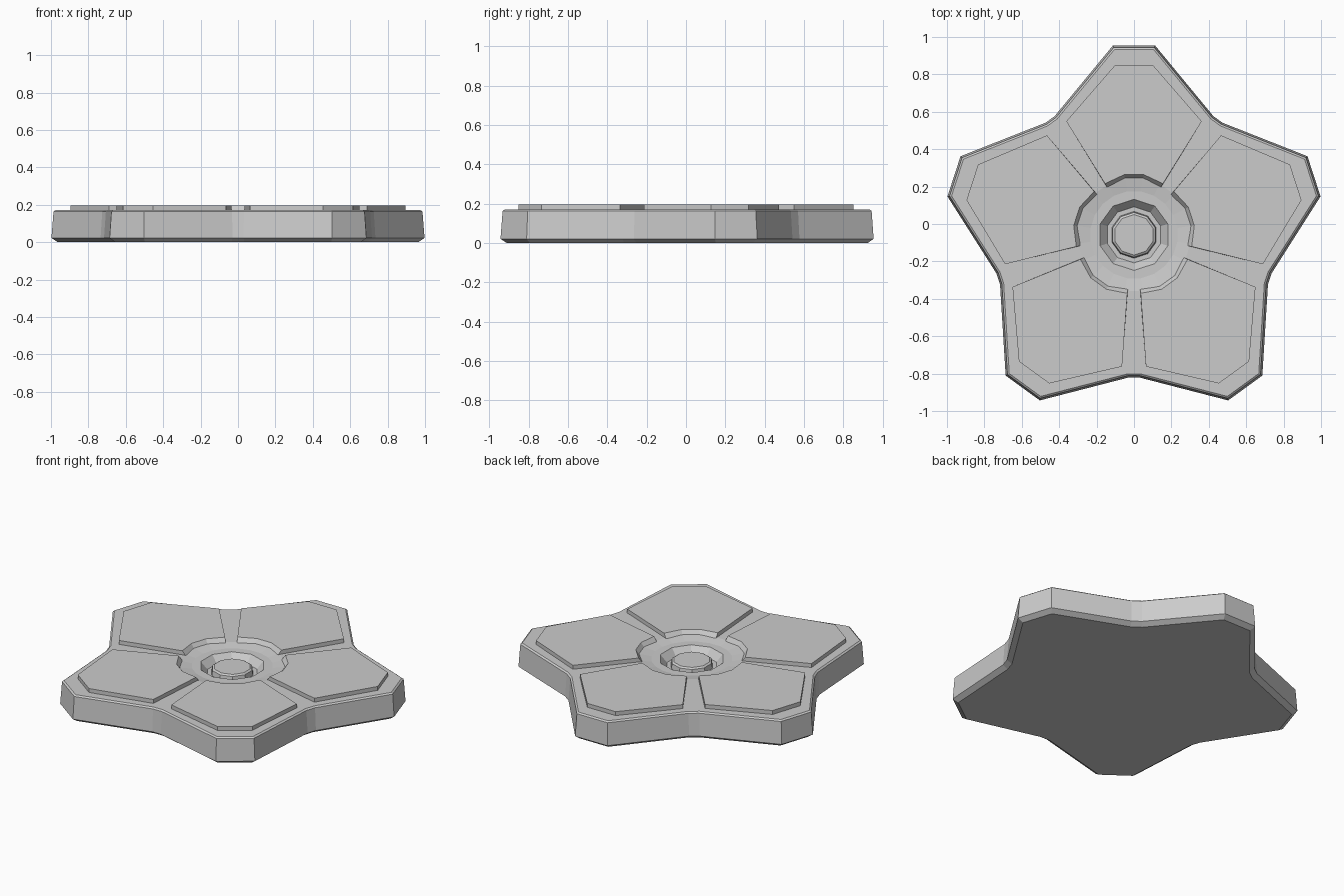
import bpy, bmesh, math
from mathutils import Vector

if "Cube" in bpy.data.objects:
    bpy.data.objects.remove(bpy.data.objects["Cube"])

CY = -0.058  # star centre lies slightly below the bounding box centre


def at_arm(t, r, arm_angle):
    """Point at sideways offset t and distance r along an arm direction."""
    c, s = math.cos(arm_angle), math.sin(arm_angle)
    return Vector((r * c - t * s, r * s + t * c))


def inset(points, d):
    """Offset a counter-clockwise outline inwards by d with mitred corners."""
    out = []
    n = len(points)
    for i, p in enumerate(points):
        a = (p - points[i - 1]).normalized()
        b = (points[(i + 1) % n] - p).normalized()
        na, nb = Vector((-a.y, a.x)), Vector((-b.y, b.x))
        out.append(p + (na + nb) * d / (1 + na.dot(nb)))
    return out


def loft(name, loops):
    """Skin matching (points, z) loops and cap both ends."""
    bm = bmesh.new()
    rings = [[bm.verts.new((p.x, p.y + CY, z)) for p in pts] for pts, z in loops]
    n = len(rings[0])
    for lo, hi in zip(rings, rings[1:]):
        for i in range(n):
            j = (i + 1) % n
            bm.faces.new((lo[i], lo[j], hi[j], hi[i]))
    bm.faces.new(rings[0][::-1])
    bm.faces.new(rings[-1])
    bmesh.ops.remove_doubles(bm, verts=bm.verts, dist=0.0005)
    bmesh.ops.recalc_face_normals(bm, faces=bm.faces)
    me = bpy.data.meshes.new(name)
    bm.to_mesh(me)
    bm.free()
    ob = bpy.data.objects.new(name, me)
    bpy.context.collection.objects.link(ob)
    return ob


arms = [math.radians(90 + 72 * k) for k in range(5)]

# Star outline: blunt tip pair and notch pair per arm (20 points)
star = []
for a in arms:
    star += [at_arm(-0.113, 1.012, a), at_arm(0.113, 1.012, a)]
    notch = a + math.radians(36)
    star += [at_arm(-0.03, 0.763, notch), at_arm(0.03, 0.763, notch)]


# Hub rings: 20 sides, or 10 sides by merging neighbouring points
def hub_ring(r, ten=False):
    pts = []
    for a in arms:
        for d in ((0, 0, 36, 36) if ten else (-9, 9, 27, 45)):
            pts.append(at_arm(0, r, a + math.radians(d)))
    return pts


# Base slab with bevelled rim, dished hub, socket and centre button
loft("star_base", [
    (inset(star, 0.03), 0.0),
    (star, 0.022),
    (inset(star, 0.010), 0.163),
    (inset(star, 0.020), 0.171),
    (hub_ring(0.305), 0.171),
    (hub_ring(0.235), 0.160),
    (hub_ring(0.19, True), 0.160),
    (hub_ring(0.15, True), 0.115),
    (hub_ring(0.125, True), 0.115),
    (hub_ring(0.12, True), 0.146),
    (hub_ring(0.108, True), 0.154),
])

# Raised petal panels, inner edge sloping down towards the hub
top_half = [(0.155, 0.274), (0.052, 0.322)]
low_half = [(0.142, 0.250), (0.048, 0.297)]
outer = [(0.10, 0.909), (0.362, 0.607)]


def petal(inner, a, grow):
    half = outer + inner
    pts = [at_arm(t, r, a) for t, r in half]
    pts += [at_arm(-t, r, a) for t, r in reversed(half)]
    return inset(pts, grow)


for k, a in enumerate(arms):
    loft(f"petal_panel_{k + 1}", [
        (petal(low_half, a, 0.0), 0.162),
        (petal(top_half, a, 0.0), 0.196),
    ])
